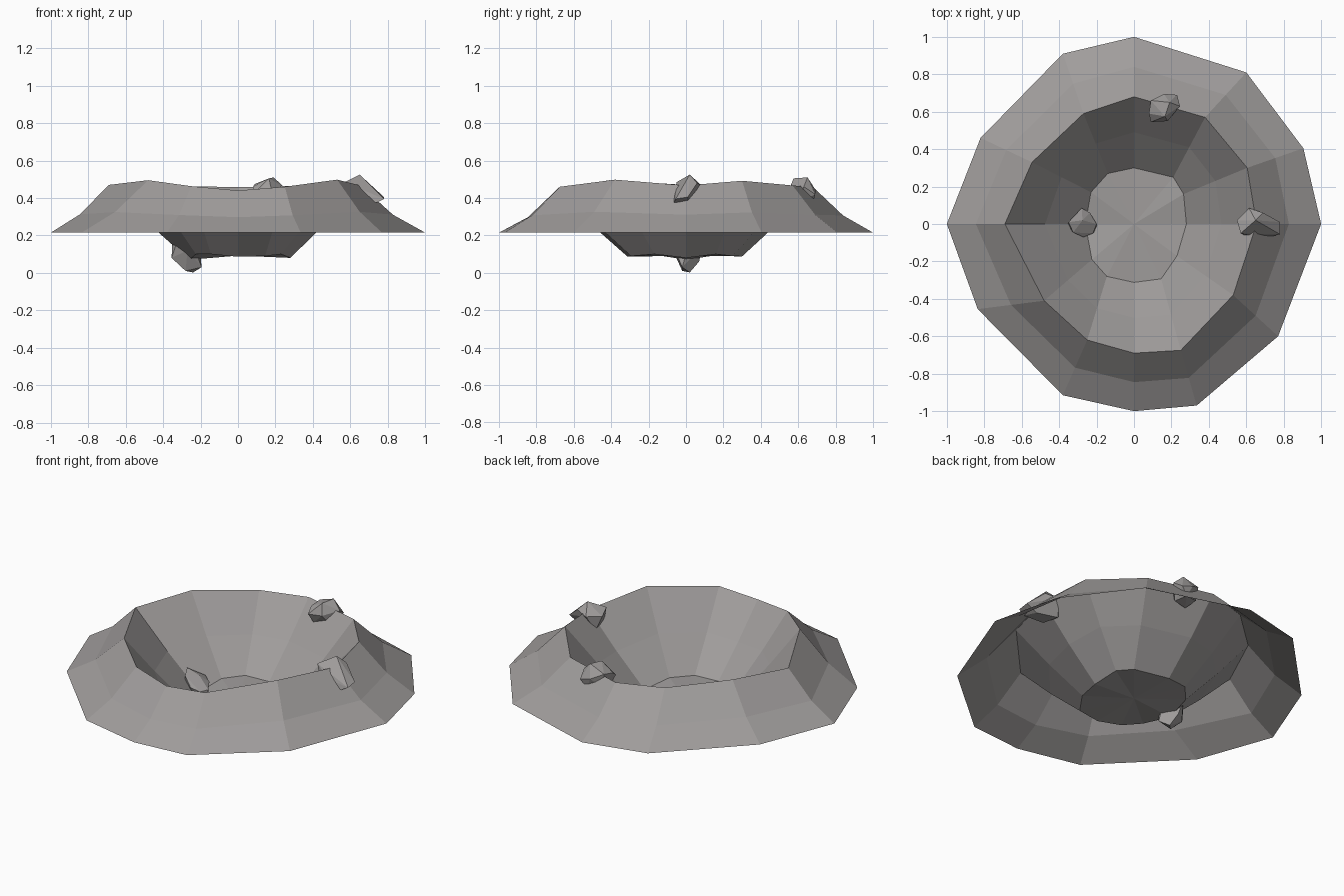
import bpy, bmesh
from mathutils import Vector

stone = bpy.data.materials.new("stone_grey")
stone.diffuse_color = (.35, .335, .33, 1)

# Crater rings, counter-clockwise starting at +x (12 sides)
foot = [(1, 0), (.905, .405), (.6, .81), (0, 1), (-.38, .91), (-.82, .46),
        (-1, 0), (-.835, -.455), (-.38, -.915), (0, -1), (.335, -.97), (.77, -.6)]
rim = [(.655, 0, .467), (.605, .3, .492), (.38, .57, .467), (0, .68, .458),
       (-.27, .59, .463), (-.545, .33, .487), (-.69, 0, .47), (-.48, -.41, .495),
       (-.25, -.62, .463), (0, -.69, .44), (.25, -.675, .46), (.53, -.38, .498)]
floor = [(.28, 0, .08), (.265, .16, .1), (.21, .25, .09), (0, .3, .088),
         (-.14, .27, .1), (-.23, .17, .095), (-.26, 0, .07), (-.225, -.19, .1),
         (-.145, -.28, .1), (0, -.312, .086), (.145, -.293, .09), (.23, -.17, .1)]
foot = [Vector((x, y, .215)) for x, y in foot]
rim = [Vector(p) for p in rim]
floor = [Vector(p) for p in floor]


def between(a, b, dz):
    return [p.lerp(q, .5) + Vector((0, 0, dz)) for p, q in zip(a, b)]


def finish(bm, name):
    bm.normal_update()
    me = bpy.data.meshes.new(name)
    bm.to_mesh(me)
    bm.free()
    me.materials.append(stone)
    ob = bpy.data.objects.new(name, me)
    bpy.context.collection.objects.link(ob)
    return ob


# Crater: open sheet bridged from outer foot over the rim down to the floor
bm = bmesh.new()
rings = [foot, between(foot, rim, -.03), rim, between(rim, floor, -.01), floor]
rings = [[bm.verts.new(p) for p in r] for r in rings]
for a, b in zip(rings, rings[1:]):
    for i in range(12):
        j = (i + 1) % 12
        bm.faces.new((a[i], a[j], b[j], b[i]))
centre = bm.verts.new((0, 0, .092))
for i in range(12):
    bm.faces.new((rings[-1][i], rings[-1][(i + 1) % 12], centre))
finish(bm, "crater")


# Rocks: faceted convex chunks
def rock(name, pts):
    bm = bmesh.new()
    for p in pts:
        bm.verts.new(p)
    bmesh.ops.convex_hull(bm, input=bm.verts[:])
    bmesh.ops.dissolve_limit(bm, angle_limit=.15, verts=bm.verts[:], edges=bm.edges[:])
    bmesh.ops.recalc_face_normals(bm, faces=bm.faces[:])
    finish(bm, name)


rock("rim_rock_back", [
    (.08, .59, .46), (.09, .66, .475), (.16, .695, .44), (.23, .69, .42),
    (.245, .63, .46), (.19, .65, .51), (.165, .575, .505), (.18, .55, .44),
    (.09, .545, .43), (.11, .57, .375), (.21, .6, .37), (.19, .68, .375),
    (.1, .65, .39)])
rock("rim_rock_right", [
    (.55, .02, .46), (.57, -.05, .485), (.615, .085, .465), (.65, .02, .525),
    (.69, .06, .48), (.78, .01, .405), (.78, -.055, .395), (.65, -.065, .42),
    (.6, -.065, .38), (.74, -.065, .375), (.58, .04, .375), (.71, .01, .37)])
rock("floor_rock", [
    (-.35, .01, .19), (-.355, -.01, .08), (-.28, .085, .135), (-.235, .06, .115),
    (-.2, 0, .1), (-.195, -.02, .03), (-.27, -.07, .12), (-.325, -.045, .17),
    (-.275, .02, .16), (-.24, .02, .002), (-.28, -.02, .01), (-.32, .03, .05),
    (-.22, -.05, .1), (-.26, .07, .06)])
